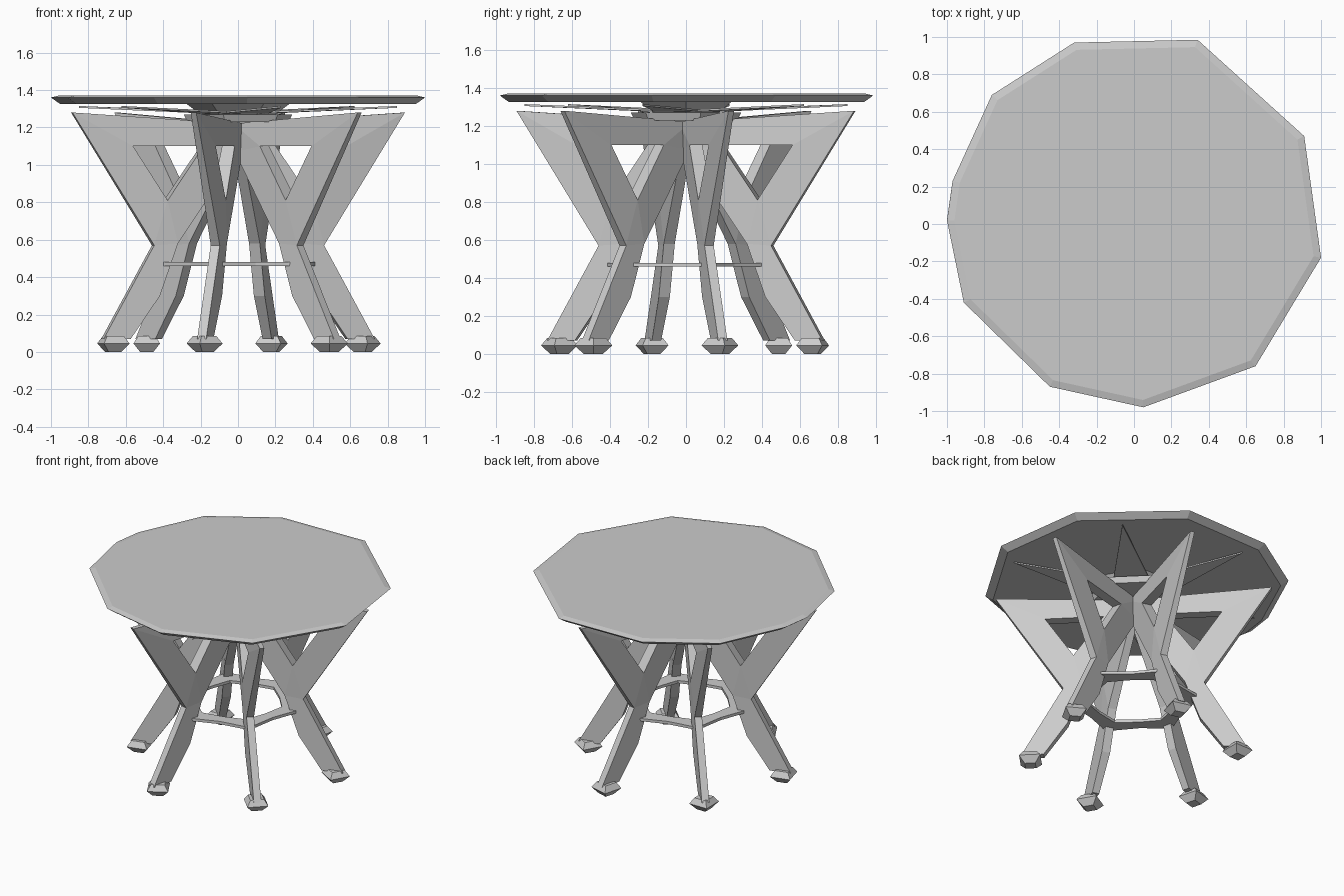
import bpy, bmesh
from math import sin, cos, radians
from mathutils import Matrix, Vector

cube = bpy.data.objects.get("Cube")
if cube:
    bpy.data.objects.remove(cube, do_unlink=True)

grey = bpy.data.materials.new("plain_grey")
grey.use_nodes = True
colour = (0.6, 0.6, 0.6, 1)
grey.diffuse_color = colour
grey.node_tree.nodes["Principled BSDF"].inputs["Base Color"].default_value = colour


def finish(bm, name, turn=0):
    """Turn the mesh about the table's axis and make it an object."""
    bmesh.ops.rotate(bm, verts=bm.verts, matrix=Matrix.Rotation(radians(turn), 3, "Z"))
    bmesh.ops.recalc_face_normals(bm, faces=bm.faces)
    mesh = bpy.data.meshes.new(name)
    bm.to_mesh(mesh)
    bm.free()
    mesh.materials.append(grey)
    obj = bpy.data.objects.new(name, mesh)
    bpy.context.collection.objects.link(obj)
    return obj


def loft(name, rings, turn=0, closed=False):
    """Join equal rings of points; cap the ends or close the loop."""
    bm = bmesh.new()
    loops = [[bm.verts.new(p) for p in ring] for ring in rings]
    n = len(rings[0])
    pairs = list(zip(loops, loops[1:]))
    if closed:
        pairs.append((loops[-1], loops[0]))
    else:
        bm.faces.new(loops[0])
        bm.faces.new(loops[-1])
    for a, b in pairs:
        for i in range(n):
            j = (i + 1) % n
            bm.faces.new((a[i], a[j], b[j], b[i]))
    return finish(bm, name, turn)


def circle(radius, z, sides, centre=0.0, start=0):
    angles = [radians(start + 360 * i / sides) for i in range(sides)]
    return [(centre + radius * cos(a), radius * sin(a), z) for a in angles]


# Table top: uneven facets with a bevelled underside
rim = [(0.34, 0.985), (0.91, 0.47), (1, -0.18), (0.65, -0.76), (0.05, -0.98),
       (-0.45, -0.87), (-0.91, -0.42), (-1, 0.02), (-0.97, 0.23),
       (-0.76, 0.69), (-0.32, 0.97)]
loft("table_top", [[(x * s, y * s, z) for x, y in rim]
                   for s, z in ((0.95, 1.325), (1, 1.36), (0.96, 1.37))])

# Hub under the top
loft("upper_hub", [circle(0.2, 1.27, 6), circle(0.28, 1.33, 6)])
loft("lower_hub", [circle(0.28, 1.23, 6, start=15), circle(0.3, 1.27, 6, start=15)])

# Leg outline: radius, height, half thickness
outline = {
    "foot_out": (0.75, 0.07, 0.025), "waist_out": (0.47, 0.57, 0.025),
    "tip": (0.92, 1.28, 0.015), "hub_top": (0, 1.22, 0.035),
    "hub_low": (0, 1.07, 0.025), "waist_in": (0.34, 0.58, 0.03),
    "shin_in": (0.44, 0.3, 0.03), "foot_in": (0.6, 0.07, 0.025),
    "gap_low": (0.40, 0.81, 0.04), "gap_out": (0.59, 1.1, 0.035),
    "gap_in": (0.2, 1.1, 0.035)}
panels = ["foot_out waist_out waist_in shin_in foot_in",
          "waist_out gap_low waist_in", "waist_out tip gap_out gap_low",
          "tip hub_top gap_in gap_out", "hub_top hub_low gap_in",
          "hub_low waist_in gap_low gap_in"]


def make_leg(turn):
    bm = bmesh.new()
    verts = {k: bm.verts.new((r, -t, z)) for k, (r, z, t) in outline.items()}
    for panel in panels:
        bm.faces.new([verts[k] for k in panel.split()])
    made = bmesh.ops.extrude_face_region(bm, geom=bm.faces[:], use_keep_orig=True)
    for v in made["geom"]:
        if isinstance(v, bmesh.types.BMVert):
            v.co.y = -v.co.y
    finish(bm, "leg", turn)


for k in range(6):
    turn = 15 + 60 * k
    make_leg(turn)
    # Faceted foot
    loft("foot", [circle(r, z, 4, 0.69, 45 * (k % 2)) for r, z in
                  ((0.05, 0.0), (0.1, 0.045), (0.065, 0.085))], turn)
    # Thin tapering spoke between the legs
    loft("top_spoke", [[(0.15, -0.13, z), (0.15, 0.13, z), (0.88, 0, z + 0.03)]
                       for z in (1.275, 1.285)], turn + 30)

# Stretcher ring, narrowing between the legs
sections = []
for i in range(12):
    a = radians(15 + 30 * i)
    inner, outer = ((0.31, 0.44), (0.28, 0.36))[i % 2]
    sections.append([(r * cos(a), r * sin(a), z) for r, z in
                     ((inner, 0.46), (outer, 0.46), (outer, 0.48), (inner, 0.48))])
loft("stretcher_ring", sections, closed=True)
